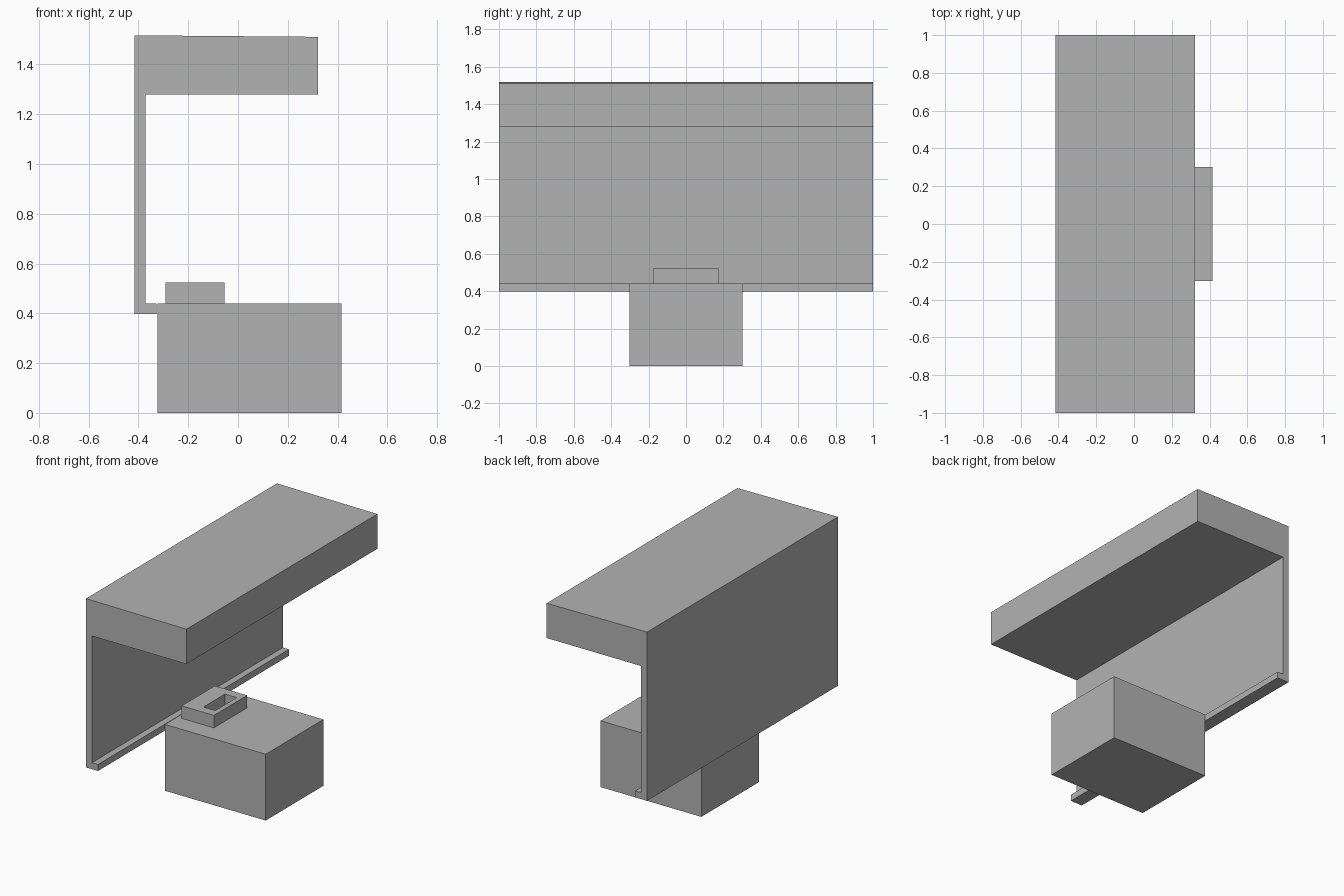
import bpy
import bmesh

cube = bpy.data.objects.get("Cube")
if cube:
    bpy.data.objects.remove(cube, do_unlink=True)

grey = bpy.data.materials.new("plain grey")
grey.use_nodes = True
colour = (0.45, 0.45, 0.45, 1)
grey.diffuse_color = colour
grey.node_tree.nodes["Principled BSDF"].inputs["Base Color"].default_value = colour


def finish(name, bm):
    bmesh.ops.recalc_face_normals(bm, faces=bm.faces)
    mesh = bpy.data.meshes.new(name)
    bm.to_mesh(mesh)
    bm.free()
    mesh.materials.append(grey)
    obj = bpy.data.objects.new(name, mesh)
    bpy.context.collection.objects.link(obj)
    return obj


def extrude_profile(name, points, half_depth):
    """Extrude an x-z outline symmetrically along y."""
    bm = bmesh.new()
    face = bm.faces.new([bm.verts.new((x, -half_depth, z)) for x, z in points])
    geom = bmesh.ops.extrude_face_region(bm, geom=[face])["geom"]
    moved = [v for v in geom if isinstance(v, bmesh.types.BMVert)]
    bmesh.ops.translate(bm, verts=moved, vec=(0, 2 * half_depth, 0))
    return finish(name, bm)


def block(name, x0, x1, z0, z1, half_depth):
    return extrude_profile(name, [(x0, z0), (x1, z0), (x1, z1), (x0, z1)], half_depth)


# Long back wall with overhanging hood and small bottom lip
extrude_profile("wall_and_hood", [
    (-0.415, 0.397), (-0.327, 0.397), (-0.327, 0.44), (-0.371, 0.44),
    (-0.371, 1.28), (0.322, 1.28), (0.322, 1.511), (-0.415, 1.517)], 1.0)

# Solid base
block("base_block", -0.324, 0.415, 0, 0.44, 0.302)

# Raised socket with a rectangular opening down to the base
socket = block("socket_frame", -0.292, -0.055, 0.44, 0.523, 0.174)
cutter = block("socket_cutter", -0.175, -0.088, 0.4, 0.6, 0.112)
cutter.hide_render = True
cutter.hide_viewport = True
cut = socket.modifiers.new("opening", 'BOOLEAN')
cut.operation = 'DIFFERENCE'
cut.solver = 'EXACT'
cut.object = cutter
